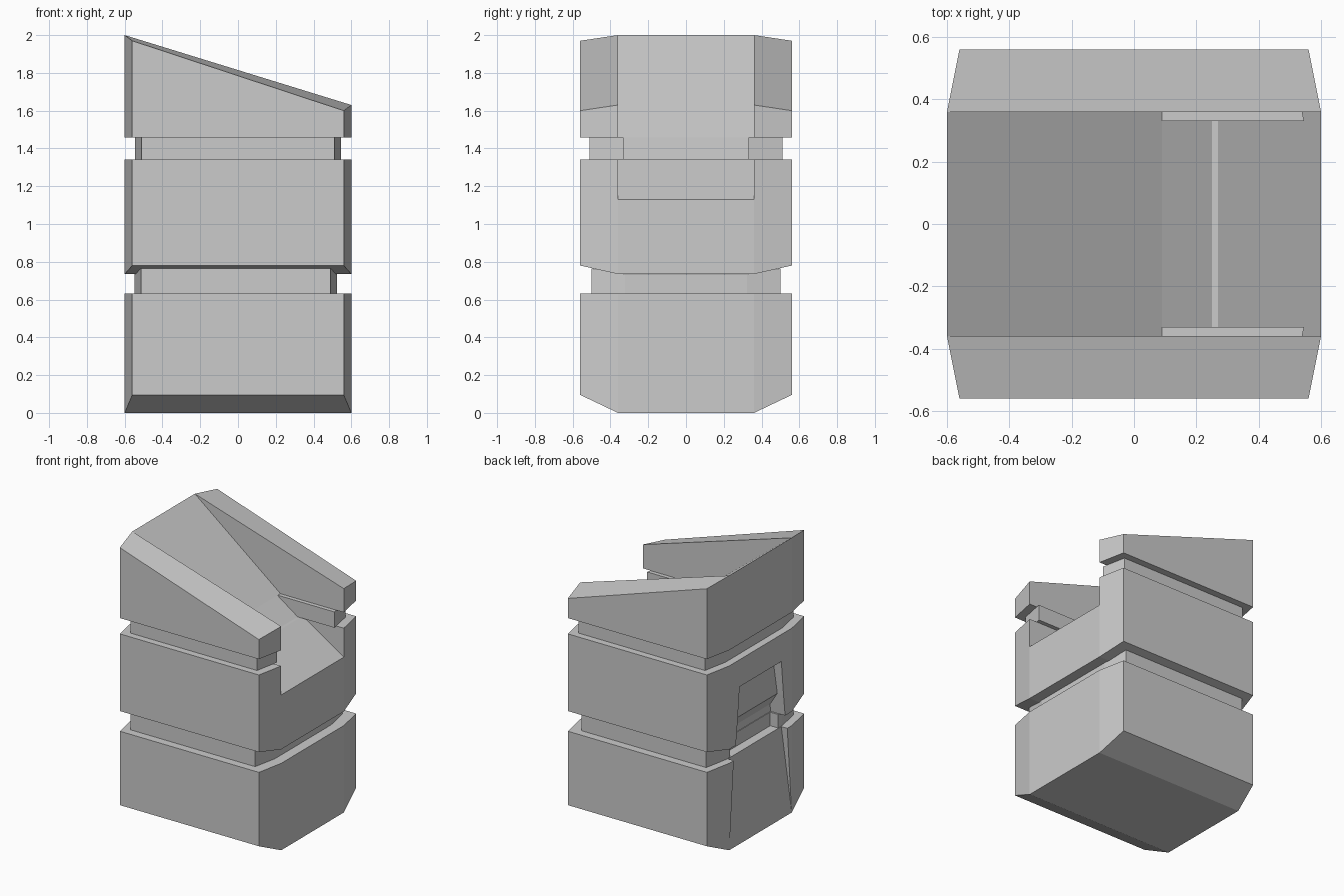
import bpy, bmesh

if "Cube" in bpy.data.objects:
    bpy.data.objects.remove(bpy.data.objects["Cube"])

# Half of the plan outline mirrored front/back: chamfered rectangle
PLAN = [(-.56, -.56), (.56, -.56), (.6, -.36), (.6, .36),
        (.56, .56), (-.56, .56), (-.6, .36), (-.6, -.36)]
CAPS = [(0, 1, 2, 7), (7, 2, 3, 6), (6, 3, 4, 5)]


def finish(name, bm):
    bmesh.ops.recalc_face_normals(bm, faces=bm.faces[:])
    me = bpy.data.meshes.new(name)
    bm.to_mesh(me)
    bm.free()
    ob = bpy.data.objects.new(name, me)
    bpy.context.collection.objects.link(ob)
    return ob


def block(name, bottom, top, scale=1.0, cx=0.0, fall=0.0):
    """Chamfered slab; bottom/top are (inner z, outer z), fall tilts the top."""
    bm = bmesh.new()
    rings = []
    for (zi, zo), f in ((bottom, 0), (top, fall)):
        rings.append([bm.verts.new((cx + x * scale, y * scale,
                      (zo if abs(y) > .5 else zi) - f * (x > 0)))
                      for x, y in PLAN])
    a, b = rings
    for i in range(8):
        j = (i + 1) % 8
        bm.faces.new((a[i], a[j], b[j], b[i]))
    for cap in CAPS:
        for r in rings:
            bm.faces.new([r[i] for i in cap])
    return finish(name, bm)


def channel(profile, half):
    """Cutter: side profile (x, z) extruded across y."""
    bm = bmesh.new()
    a, b = [[bm.verts.new((x, y, z)) for x, z in profile] for y in (-half, half)]
    n = len(profile)
    for i in range(n):
        j = (i + 1) % n
        bm.faces.new((a[i], a[j], b[j], b[i]))
    bm.faces.new(a)
    bm.faces.new(b)
    return finish("channel_cutter", bm)


def recess(levels):
    """Cutter for the left side: levels of (z, inner x, half width)."""
    bm = bmesh.new()
    rings = [[bm.verts.new((x, y, z)) for x, y in
              ((-.8, -h), (xi, -h), (xi, h), (-.8, h))] for z, xi, h in levels]
    for a, b in zip(rings, rings[1:]):
        for i in range(4):
            j = (i + 1) % 4
            bm.faces.new((a[i], a[j], b[j], b[i]))
    bm.faces.new(rings[0])
    bm.faces.new(rings[-1])
    return finish("recess_cutter", bm)


def cut(ob, cutter):
    mod = ob.modifiers.new("cut", 'BOOLEAN')
    mod.operation = 'DIFFERENCE'
    mod.solver = 'EXACT'
    mod.object = cutter
    cutter.hide_render = True
    dg = bpy.context.evaluated_depsgraph_get()
    dg.update()
    me = bpy.data.meshes.new_from_object(ob.evaluated_get(dg))
    ob.modifiers.clear()
    ob.data = me
    bpy.data.objects.remove(cutter)


# Base block with a shallow wedge recess on the left
base = block("base_block", (0, .095), (.633, .633))
cut(base, recess([(0, -.601, .358), (.633, -.552, .308), (.8, -.54, .295)]))

# Lower groove core
lower = block("lower_groove_core", (.633, .633), (.733, .765), .895, -.012)
cut(lower, recess([(.5, -.485, .28), (.9, -.485, .27)]))

# Middle block: sloped notch on the right, tapered recess on the left
middle = block("middle_block", (.735, .78), (1.342, 1.342))
cut(middle, channel([(.27, 1.342), (.8, 1.003), (.8, 1.6), (.27, 1.6)], .36))
cut(middle, recess([(.65, -.483, .293), (.79, -.483, .277),
                    (.89, -.55, .265), (1.145, -.533, .24)]))

# Upper groove core, split into two prongs by the channel
upper = block("upper_groove_core", (1.342, 1.342), (1.457, 1.457), .91)
cut(upper, channel([(.08, 1.46), (.25, 1.342), (.25, 1.2), (.8, 1.2),
                    (.8, 1.6), (.08, 1.6)], .33))

# Slanted top block with the ramp sunk between two side rails
top = block("slanted_top", (1.457, 1.457), (2.0, 1.97), fall=.37)
cut(top, channel([(-.6, 2), (.09, 1.457), (.09, 1.3), (.8, 1.3),
                  (.8, 2.2), (-.6, 2.2)], .36))
